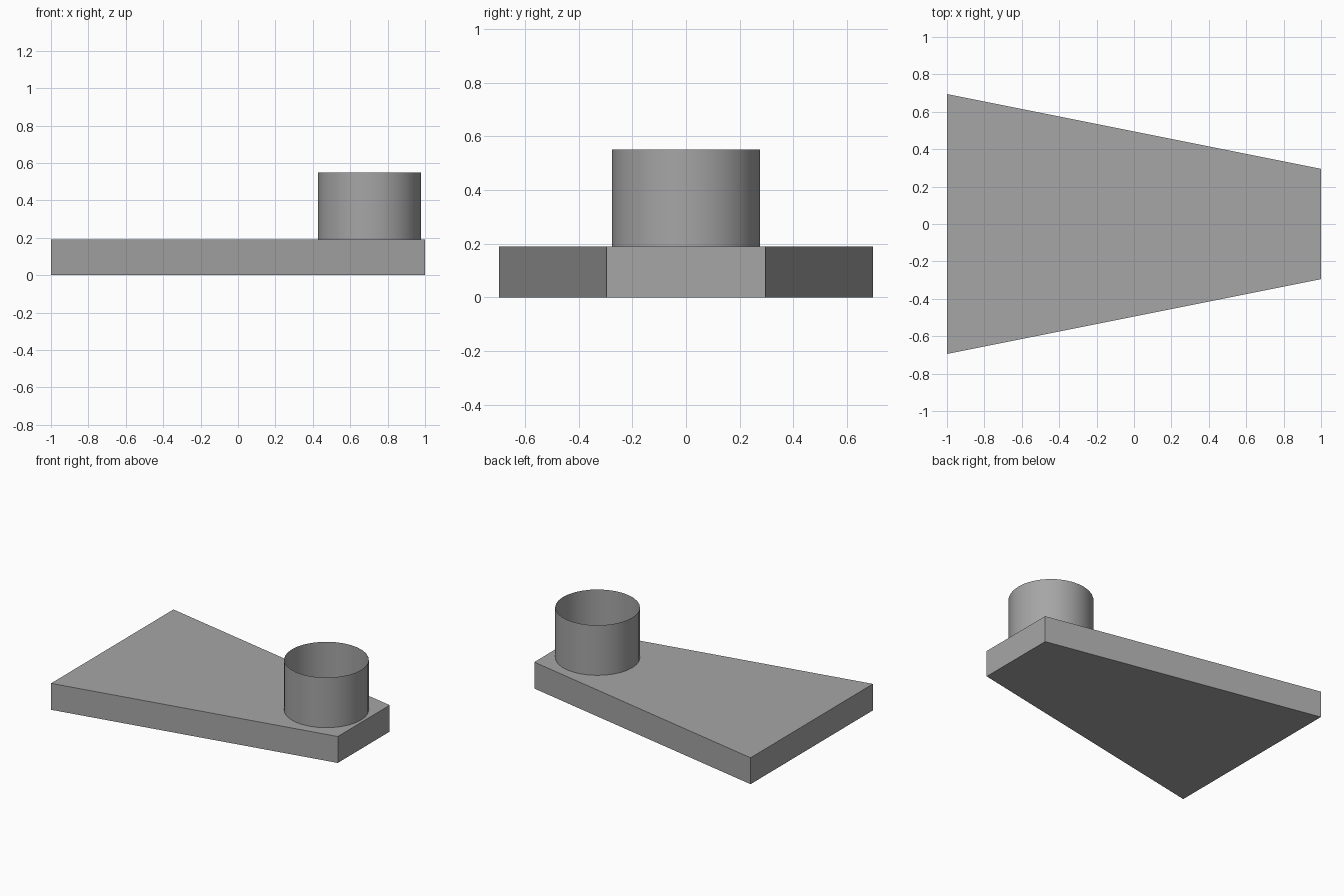
import bpy
import bmesh
import math
from mathutils import Matrix, Vector

cube = bpy.data.objects.get("Cube")
if cube:
    bpy.data.objects.remove(cube, do_unlink=True)

GREY = (0.38, 0.38, 0.38, 1.0)
BASE_TOP = 0.19
TUBE_TOP = 0.55

grey = bpy.data.materials.new("plain_grey")
grey.use_nodes = True
grey.diffuse_color = GREY
shader = grey.node_tree.nodes["Principled BSDF"]
shader.inputs["Base Color"].default_value = GREY
shader.inputs["Roughness"].default_value = 0.8


def finish(name, bm):
    """Turn a bmesh into a named grey object."""
    mesh = bpy.data.meshes.new(name)
    bm.to_mesh(mesh)
    bm.free()
    mesh.materials.append(grey)
    obj = bpy.data.objects.new(name, mesh)
    bpy.context.collection.objects.link(obj)
    return obj


# Tapered base plate: an outline extruded upward
bm = bmesh.new()
outline = [(-1, -0.695), (1, -0.295), (1, 0.295), (-1, 0.695)]
face = bm.faces.new([bm.verts.new((x, y, 0)) for x, y in outline])
raised = bmesh.ops.extrude_face_region(bm, geom=[face], use_keep_orig=True)
top_verts = [v for v in raised["geom"] if isinstance(v, bmesh.types.BMVert)]
bmesh.ops.translate(bm, verts=top_verts, vec=Vector((0, 0, BASE_TOP)))
bmesh.ops.recalc_face_normals(bm, faces=bm.faces)
finish("base_plate", bm)

# Open thin-walled tube standing near the narrow end
bm = bmesh.new()
middle = Matrix.Translation((0.703, 0, (BASE_TOP + TUBE_TOP) / 2))
bmesh.ops.create_cone(bm, cap_ends=False, segments=32, radius1=0.276,
                      radius2=0.276, depth=TUBE_TOP - BASE_TOP, matrix=middle)
tube = finish("open_tube", bm)

bpy.context.view_layer.objects.active = tube
tube.select_set(True)
bpy.ops.object.shade_smooth_by_angle(angle=math.radians(30))
